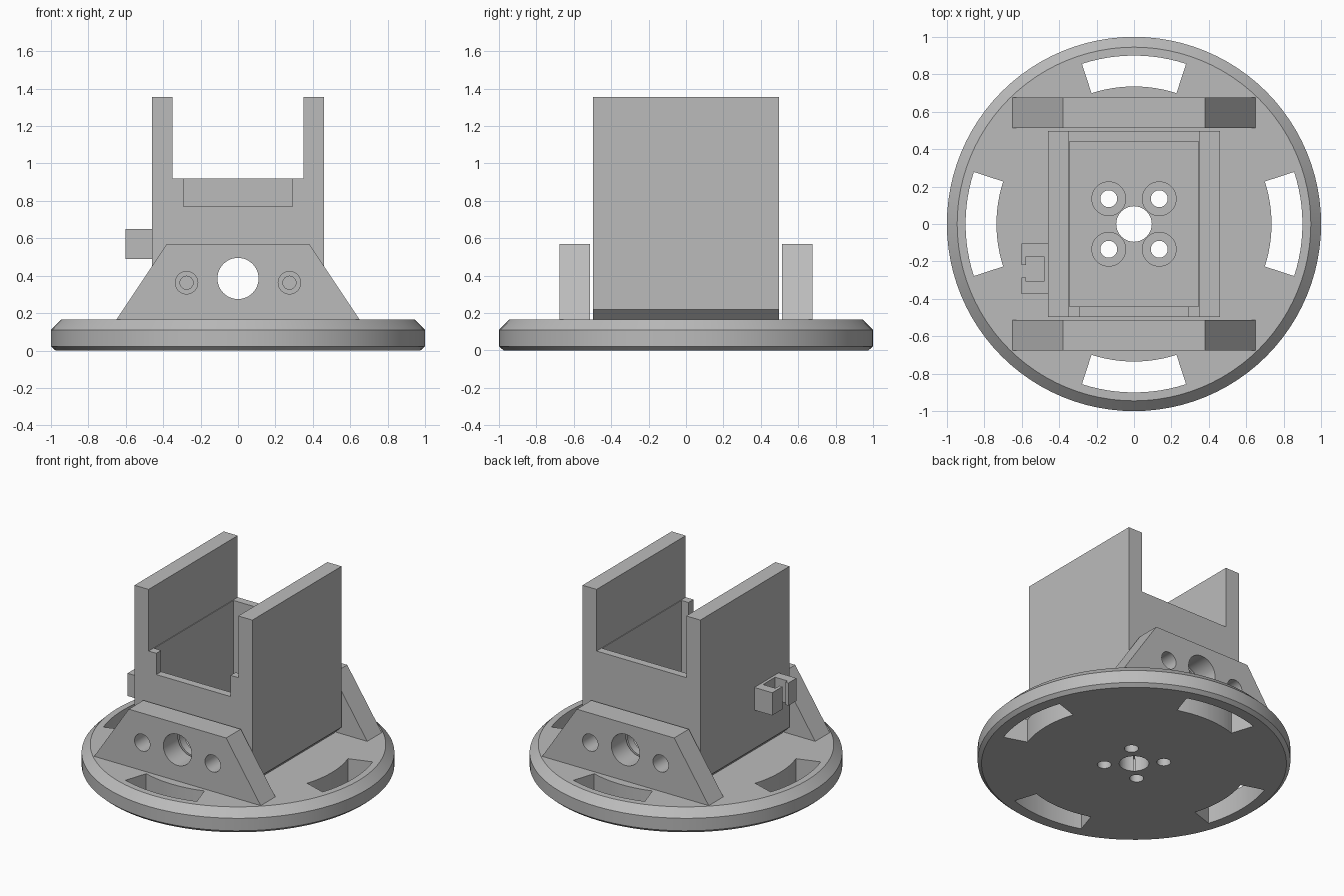
import bpy, bmesh, math
from mathutils import Matrix

if "Cube" in bpy.data.objects:
    bpy.data.objects.remove(bpy.data.objects["Cube"], do_unlink=True)

grey = bpy.data.materials.new("matte grey")
grey.use_nodes = True
COLOUR = (0.5, 0.5, 0.5, 1)
grey.diffuse_color = COLOUR
grey.node_tree.nodes["Principled BSDF"].inputs["Base Color"].default_value = COLOUR

BASE_TOP = 0.165
FLOOR = 0.22
WALL_TOP = 0.92


def make(name, bm):
    bmesh.ops.recalc_face_normals(bm, faces=bm.faces)
    mesh = bpy.data.meshes.new(name)
    bm.to_mesh(mesh)
    bm.free()
    mesh.materials.append(grey)
    ob = bpy.data.objects.new(name, mesh)
    bpy.context.collection.objects.link(ob)
    return ob


def prism(name, points, lo, hi, axis="y"):
    """Extrude an outline: (x, z) along y, or (x, y) along z."""
    bm = bmesh.new()
    place = (lambda p, d: (p[0], d, p[1])) if axis == "y" else (lambda p, d: (p[0], p[1], d))
    rings = [[bm.verts.new(place(p, d)) for p in points] for d in (lo, hi)]
    for ring in rings:
        bm.faces.new(ring)
    n = len(points)
    for i in range(n):
        j = (i + 1) % n
        bm.faces.new((rings[0][i], rings[0][j], rings[1][j], rings[1][i]))
    return make(name, bm)


def box(name, x, y, z):
    return prism(name, [(x[0], z[0]), (x[1], z[0]), (x[1], z[1]), (x[0], z[1])], *y)


def cylinder(a, b, radius, lo, hi, axis="z"):
    """Round cutter centred on (a, b) in the plane across its axis."""
    n = 48
    ring = [(a + radius * math.cos(math.tau * i / n), b + radius * math.sin(math.tau * i / n))
            for i in range(n)]
    return prism("cutter", ring, lo, hi, axis)


def cut(ob, cutters):
    for c in cutters:
        mod = ob.modifiers.new("cut", "BOOLEAN")
        mod.operation = "DIFFERENCE"
        mod.solver = "EXACT"
        mod.object = c
        with bpy.context.temp_override(object=ob, active_object=ob):
            bpy.ops.object.modifier_apply(modifier=mod.name)
        bpy.data.objects.remove(c, do_unlink=True)


def smooth(ob):
    bpy.ops.object.select_all(action="DESELECT")
    ob.select_set(True)
    bpy.context.view_layer.objects.active = ob
    bpy.ops.object.shade_smooth_by_angle(angle=math.radians(20))


def screw_holes():
    """Four counterbored holes and the central bore."""
    cutters = [cylinder(0, 0, 0.095, -0.1, 0.5)]
    for x in (-0.135, 0.135):
        for y in (-0.135, 0.135):
            cutters += [cylinder(x, y, 0.045, -0.1, 0.5), cylinder(x, y, 0.09, 0.12, 0.5)]
    return cutters


# Round base with bevelled rim
bm = bmesh.new()
profile = [(0, 0), (0.975, 0), (1, 0.022), (1, 0.11), (0.945, BASE_TOP), (0, BASE_TOP)]
verts = [bm.verts.new((r, 0, z)) for r, z in profile]
edges = [bm.edges.new(pair) for pair in zip(verts, verts[1:])]
bmesh.ops.spin(bm, geom=verts + edges, cent=(0, 0, 0), axis=(0, 0, 1),
               angle=math.tau, steps=96, use_merge=True)
bmesh.ops.remove_doubles(bm, verts=bm.verts, dist=1e-4)
base = make("round_base", bm)

# Four curved slots through the base
slots = []
for k in range(4):
    angles = [math.radians(k * 90 - 18 + 3 * i) for i in range(13)]
    outline = [(0.9 * math.cos(a), 0.9 * math.sin(a)) for a in angles]
    outline += [(0.735 * math.cos(a), 0.735 * math.sin(a)) for a in reversed(angles)]
    slots.append(prism("cutter", outline, -0.1, 0.4, "z"))
cut(base, slots + screw_holes())
smooth(base)

# Open housing: two tall cheeks, lower end walls, undercut bottom edges
half = [(0.405, BASE_TOP), (0.46, FLOOR), (0.46, 1.355), (0.35, 1.355), (0.35, WALL_TOP)]
housing = prism("housing", half + [(-x, z) for x, z in reversed(half)], -0.497, 0.497)
cut(housing, [
    box("cutter", (-0.345, 0.345), (-0.442, 0.442), (FLOOR, 1)),
    box("cutter", (-0.29, 0.29), (-0.6, -0.4), (0.77, 1)),
    cylinder(0, 0.385, 0.11, -0.8, 0.8, "y"),
    cylinder(-0.275, 0.362, 0.035, -0.6, -0.4, "y"),
    cylinder(0.275, 0.362, 0.035, -0.6, -0.4, "y"),
] + screw_holes())
smooth(housing)

# Front and back brackets with three holes each
for name, lo, hi in (("front_bracket", -0.675, -0.512), ("back_bracket", 0.512, 0.675)):
    bracket = prism(name, [(-0.65, BASE_TOP), (0.65, BASE_TOP), (0.38, 0.57), (-0.38, 0.57)], lo, hi)
    cut(bracket, [cylinder(x, z, r, lo - 0.1, hi + 0.1, "y")
                  for x, z, r in ((0, 0.385, 0.11), (-0.275, 0.362, 0.06), (0.275, 0.362, 0.06))])
    smooth(bracket)

# Cable clip on the right cheek, a C-shaped channel
clip = [(-0.46, -0.375), (-0.46, -0.105), (-0.6, -0.105), (-0.6, -0.22), (-0.577, -0.22),
        (-0.577, -0.173), (-0.48, -0.173), (-0.48, -0.308), (-0.577, -0.308),
        (-0.577, -0.285), (-0.6, -0.285), (-0.6, -0.375)]
prism("cable_clip", clip, 0.49, 0.65, "z")
